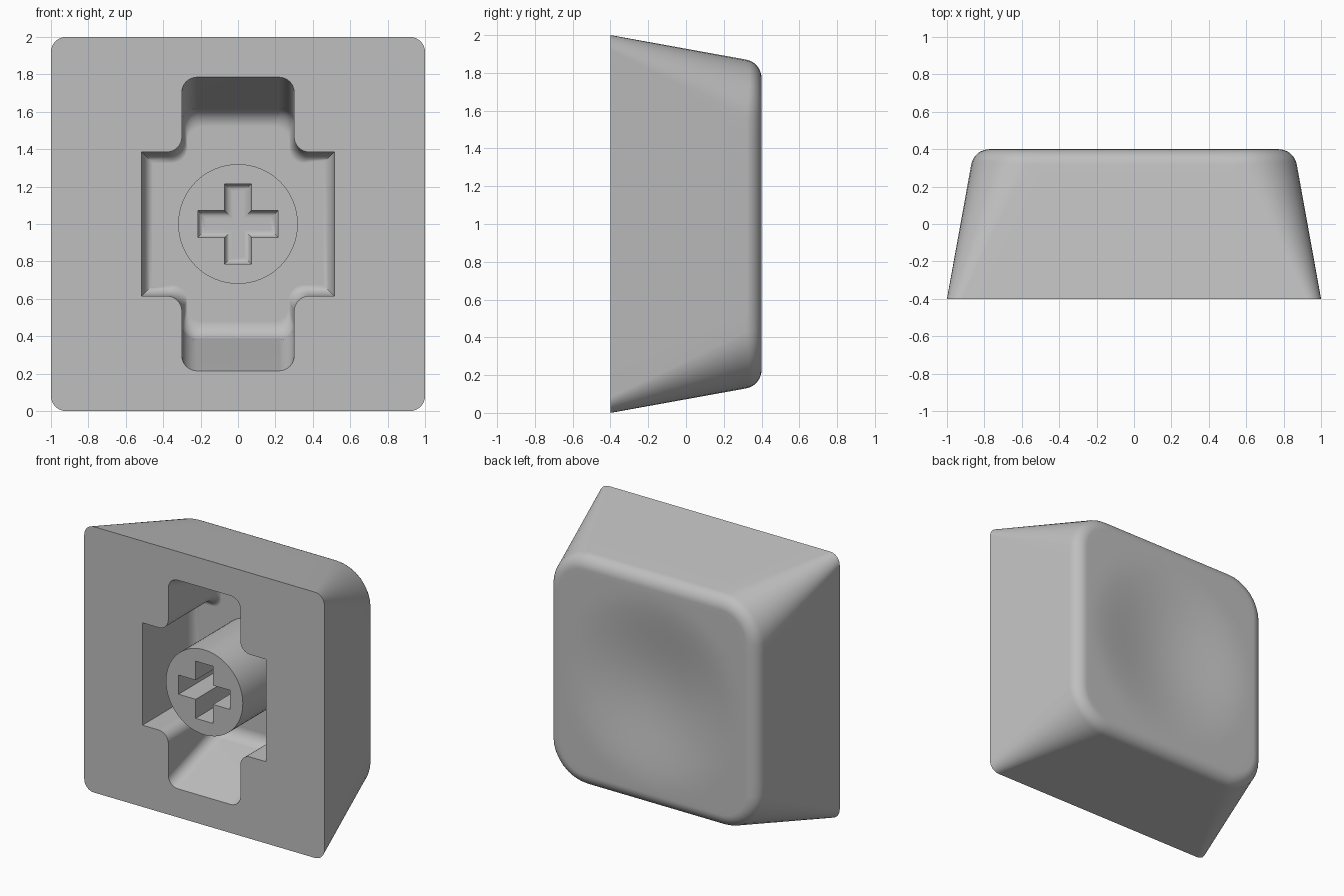
import bpy, bmesh
from math import sin, cos, pi, hypot

if "Cube" in bpy.data.objects:
    bpy.data.objects.remove(bpy.data.objects["Cube"])

MID = 1.0      # height of the cap's centre
FRONT = -0.4   # open underside
BACK = 0.4     # top surface rim

grey = bpy.data.materials.new("light grey plastic")
grey.use_nodes = True
colour = (0.52, 0.52, 0.52, 1)
grey.diffuse_color = colour
grey.node_tree.nodes["Principled BSDF"].inputs["Base Color"].default_value = colour


def loft(name, rings):
    """Skin a list of equal-length rings and close both ends."""
    bm = bmesh.new()
    loops = [[bm.verts.new(p) for p in ring] for ring in rings]
    n = len(loops[0])
    for a, b in zip(loops, loops[1:]):
        for i in range(n):
            j = (i + 1) % n
            bm.faces.new((a[i], a[j], b[j], b[i]))
    bm.faces.new(loops[0])
    bm.faces.new(loops[-1])
    bmesh.ops.recalc_face_normals(bm, faces=bm.faces)
    mesh = bpy.data.meshes.new(name)
    bm.to_mesh(mesh)
    bm.free()
    mesh.materials.append(grey)
    ob = bpy.data.objects.new(name, mesh)
    bpy.context.collection.objects.link(ob)
    return ob


def arc(cx, cz, r, start, end, steps=8):
    return [(cx + r * cos(start + (end - start) * k / steps),
             cz + r * sin(start + (end - start) * k / steps)) for k in range(steps + 1)]


def four_way(quarter):
    """Mirror a first-quadrant outline (from +x axis to +z axis) to all quadrants."""
    right = quarter + [(-x, z) for x, z in reversed(quarter)]
    return right + [(-x, -z) for x, z in quarter] + [(x, -z) for x, z in reversed(quarter)]


def rounded_square(half, r, side_steps=6):
    flat = half - r
    side = [flat * (k + 0.5) / (side_steps + 0.5) for k in range(side_steps)]
    return four_way([(half, t) for t in side] + arc(flat, flat, r, 0, pi / 2)
                    + [(t, half) for t in reversed(side)])


def place(outline, y):
    return [(x, y, MID + z) for x, z in outline]


def cut(ob, cutter):
    cutter.hide_render = True
    mod = ob.modifiers.new("cut", 'BOOLEAN')
    mod.operation, mod.solver, mod.object = 'DIFFERENCE', 'EXACT', cutter
    bpy.context.view_layer.objects.active = ob
    bpy.ops.object.modifier_apply(modifier=mod.name)
    bpy.data.objects.remove(cutter)


def smooth(ob):
    bpy.ops.object.select_all(action='DESELECT')
    ob.select_set(True)
    bpy.context.view_layer.objects.active = ob
    bpy.ops.object.shade_smooth_by_angle(angle=pi / 6)
    mod = ob.modifiers.new("even shading", 'WEIGHTED_NORMAL')
    mod.keep_sharp = True


# Cap: tapering sides whose corners widen, rolled rim, dished top
rings = []
for k in range(7):
    t = k / 6
    rings.append(place(rounded_square(1 - 0.13 * t, 0.08 + 0.22 * t), FRONT + 0.72 * t))
for k in range(1, 9):
    a = (10 + 80 * k / 8) * pi / 180
    inset = 0.1 * (cos(pi / 18) - cos(a))
    lift = 0.08 * (sin(a) - sin(pi / 18)) / (1 - sin(pi / 18))
    rings.append(place(rounded_square(0.87 - inset, 0.3 - inset), 0.32 + lift))


def dish(x, z):
    d = min(1, hypot(x, z) / 0.74)
    return 0.07 * (1 - d * d) ** 2


rim = rounded_square(0.87 - inset, 0.3 - inset)
for k in range(1, 20):
    s = 1 - k / 19.5
    rings.append([(x * s, BACK - dish(x * s, z * s), MID + z * s) for x, z in rim])
cap = loft("keycap_shell", rings)


# Hollow: tall slot crossed by a wider chamber, with rolled floor edges
def hollow(height, inset):
    w, chamber_w, chamber_h = 0.3 - inset / 2, 0.515 - inset, 0.385 - inset
    r = 0.08
    return four_way([(chamber_w, chamber_h * 0.02), (chamber_w, chamber_h)]
                    + arc(w + r, chamber_h + r, r, 1.5 * pi, pi)
                    + arc(w - r, height - r, r, 0, pi / 2))


rings = [place(hollow(0.82, 0), FRONT - 0.1), place(hollow(0.785, 0), FRONT),
         place(hollow(0.62, 0), 0.1)]
for k in range(1, 7):
    a = k / 6 * pi / 2
    rings.append(place(hollow(0.62 - 0.1 * (1 - cos(a)), 0.06 * (1 - cos(a))),
                       0.1 + 0.1 * sin(a)))
cut(cap, loft("hollow_cutter", rings))
smooth(cap)

# Round post in the middle, with a cross-shaped socket
circle = [(0.32 * cos(a * pi / 32), 0.32 * sin(a * pi / 32)) for a in range(64)]
post = loft("stem_post", [place(circle, FRONT), place(circle, 0.25)])


def cross(inset):
    arm, w = 0.215 - inset, 0.072 - inset
    return four_way([(arm, w), (w, w), (w, arm)])


rings = [place(cross(0), FRONT - 0.1), place(cross(0), 0.0)]
for k in range(1, 5):
    a = k / 4 * pi / 2
    rings.append(place(cross(0.04 * (1 - cos(a))), 0.04 * sin(a)))
cut(post, loft("socket_cutter", rings))
smooth(post)
